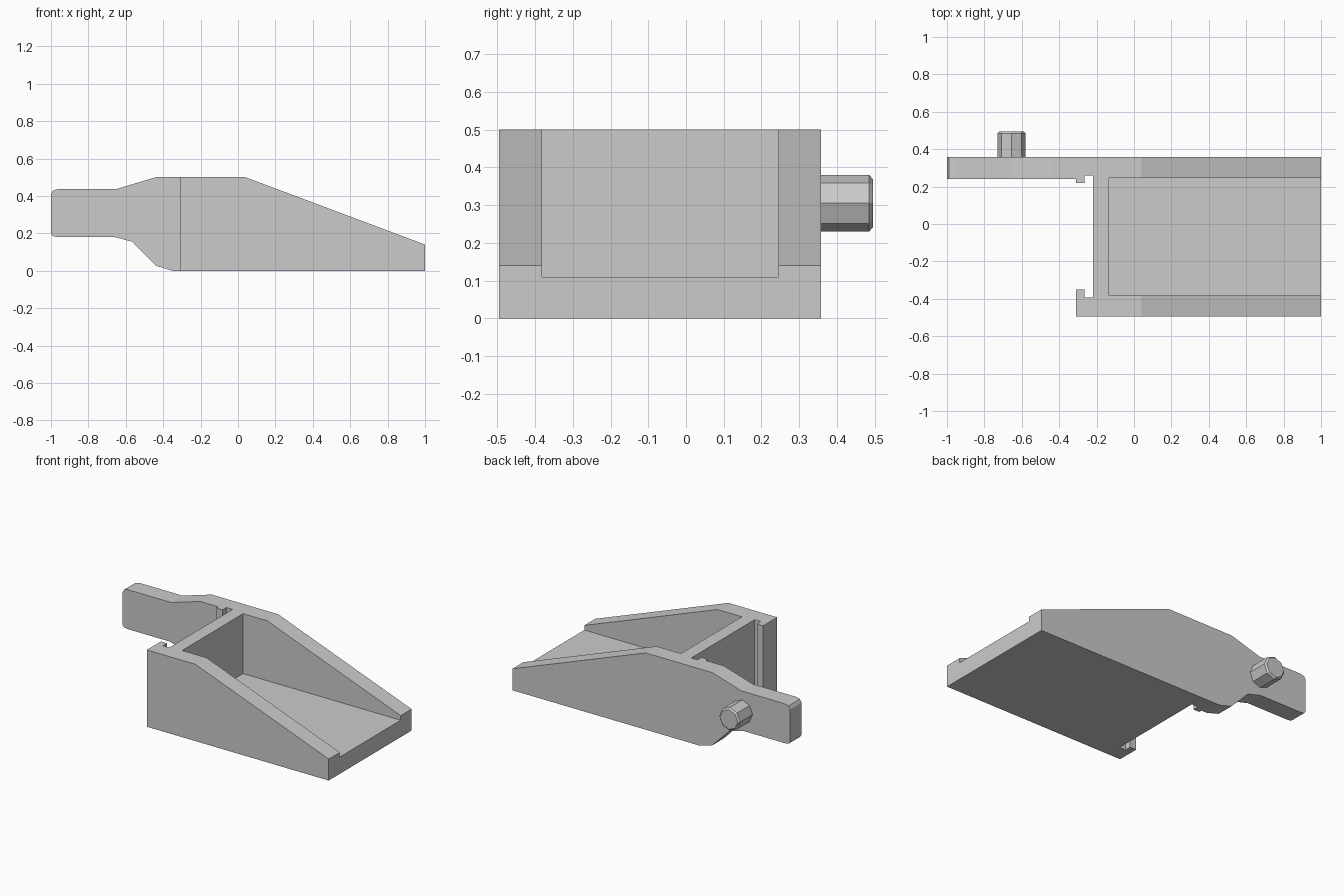
import bpy, bmesh, math
from mathutils import Matrix, Vector

cube = bpy.data.objects.get("Cube")
if cube:
    bpy.data.objects.remove(cube, do_unlink=True)

grey = bpy.data.materials.new("light grey")
grey.use_nodes = True
grey.diffuse_color = (0.6, 0.6, 0.6, 1)
grey.node_tree.nodes["Principled BSDF"].inputs["Base Color"].default_value = (0.6, 0.6, 0.6, 1)


def prism(name, outline, start, depth):
    """Extrude a closed outline of 3D points along the depth vector."""
    bm = bmesh.new()
    face = bm.faces.new([bm.verts.new(Vector(p) + Vector(start)) for p in outline])
    top = bmesh.ops.extrude_face_region(bm, geom=[face])
    bmesh.ops.translate(bm, vec=depth,
                        verts=[v for v in top["geom"] if isinstance(v, bmesh.types.BMVert)])
    bmesh.ops.recalc_face_normals(bm, faces=bm.faces)
    mesh = bpy.data.meshes.new(name)
    bm.to_mesh(mesh)
    bm.free()
    mesh.materials.append(grey)
    obj = bpy.data.objects.new(name, mesh)
    bpy.context.collection.objects.link(obj)
    return obj


# Wedge body with the side arm, extruded across the full width
side = [(-1, 0.2), (-1, 0.41), (-0.988, 0.43), (-0.96, 0.437), (-0.65, 0.437),
        (-0.44, 0.5), (0.04, 0.5), (1, 0.14), (1, 0), (-0.35, 0), (-0.44, 0.027),
        (-0.565, 0.155), (-0.66, 0.18), (-0.965, 0.18), (-0.99, 0.185)]
body = prism("wedge_body", [(x, 0, z) for x, z in side], (0, -0.495, 0), (0, 0.852, 0))

# Open tray pocket
pocket = [(-0.135, -0.382), (1.1, -0.382), (1.1, 0.245), (-0.135, 0.245)]
# Clearance beside the arm, with a hooked groove on each side
clearance = [(-1.1, -0.6), (-0.31, -0.6), (-0.31, -0.35), (-0.265, -0.35),
             (-0.265, -0.392), (-0.22, -0.392), (-0.22, 0.26), (-0.265, 0.26),
             (-0.265, 0.22), (-0.31, 0.22), (-0.31, 0.24), (-1.1, 0.24)]
cutters = [
    prism("pocket_cutter", [(x, y, 0) for x, y in pocket], (0, 0, 0.11), (0, 0, 0.6)),
    prism("clearance_cutter", [(x, y, 0) for x, y in clearance], (0, 0, -0.1), (0, 0, 0.8)),
]
for cutter in cutters:
    mod = body.modifiers.new(cutter.name, 'BOOLEAN')
    mod.operation = 'DIFFERENCE'
    mod.solver = 'EXACT'
    mod.object = cutter

# Apply the cuts and discard the cutters
bpy.context.view_layer.update()
graph = bpy.context.evaluated_depsgraph_get()
cut_mesh = bpy.data.meshes.new_from_object(body.evaluated_get(graph))
body.modifiers.clear()
body.data = cut_mesh
for cutter in cutters:
    bpy.data.objects.remove(cutter, do_unlink=True)

# Eight-sided pivot peg with a chamfered tip
bm = bmesh.new()
bmesh.ops.create_cone(bm, cap_ends=True, segments=8, radius1=0.075, radius2=0.075, depth=0.16,
                      matrix=Matrix.Rotation(-math.pi / 2, 4, 'X'))
tip = max(bm.faces, key=lambda f: f.calc_center_median().y)
bmesh.ops.bevel(bm, geom=list(tip.edges), offset=0.01, segments=1, affect='EDGES')
bmesh.ops.translate(bm, verts=bm.verts, vec=(-0.655, 0.415, 0.305))
peg_mesh = bpy.data.meshes.new("pivot_peg")
bm.to_mesh(peg_mesh)
bm.free()
peg_mesh.materials.append(grey)
bpy.context.collection.objects.link(bpy.data.objects.new("pivot_peg", peg_mesh))
